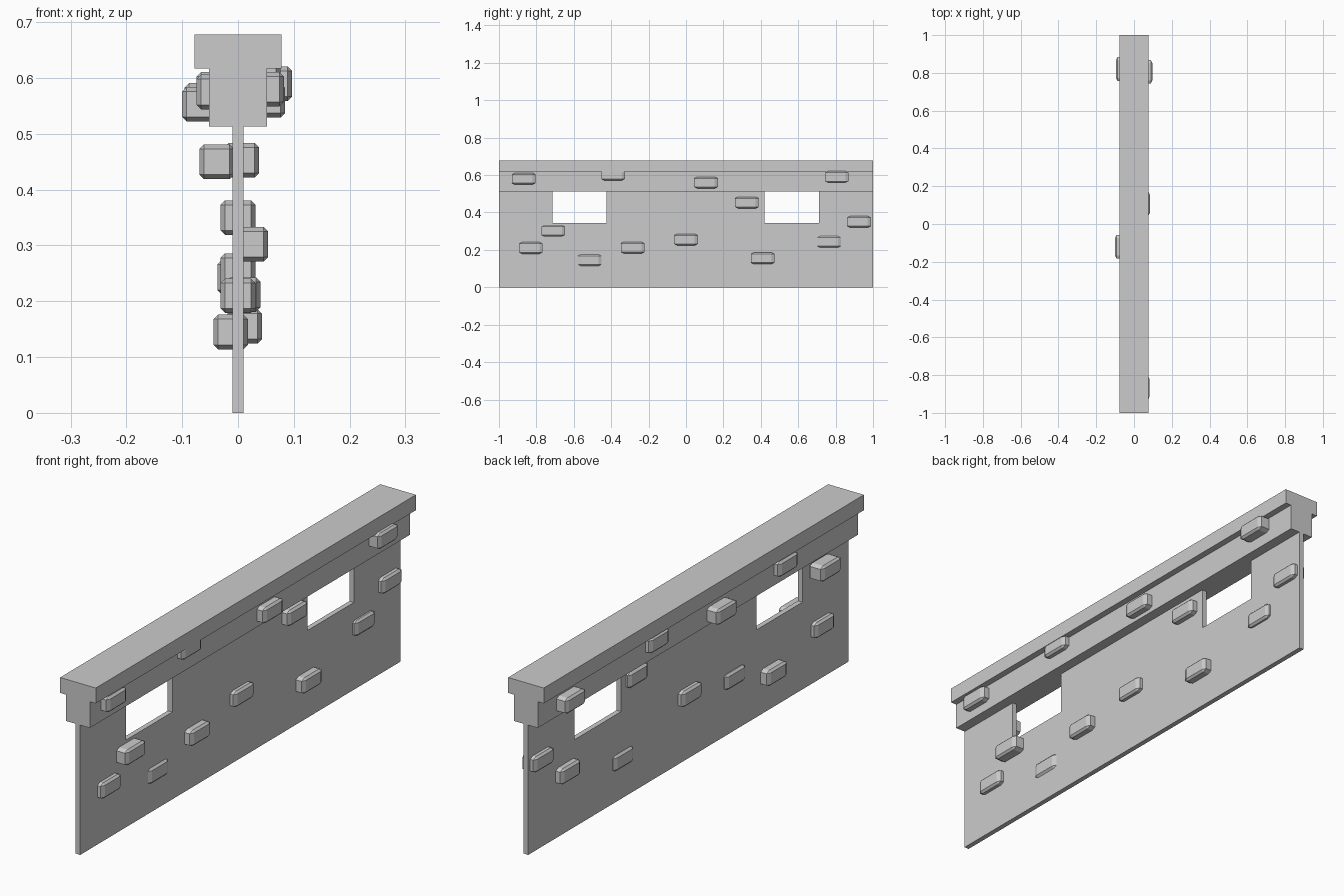
import bpy
import bmesh
from mathutils import Matrix, Vector

if "Cube" in bpy.data.objects:
    bpy.data.objects.remove(bpy.data.objects["Cube"])


def add_object(name, bm):
    bmesh.ops.recalc_face_normals(bm, faces=bm.faces)
    mesh = bpy.data.meshes.new(name)
    bm.to_mesh(mesh)
    bm.free()
    obj = bpy.data.objects.new(name, mesh)
    bpy.context.collection.objects.link(obj)
    return obj


def extrude_outline(name, points, direction):
    """Fill a closed outline and extrude it along a vector."""
    bm = bmesh.new()
    face = bm.faces.new([bm.verts.new(p) for p in points])
    result = bmesh.ops.extrude_face_region(bm, geom=[face], use_keep_orig=True)
    moved = [v for v in result["geom"] if isinstance(v, bmesh.types.BMVert)]
    bmesh.ops.translate(bm, verts=moved, vec=Vector(direction))
    return add_object(name, bm)


def stone(name, x, y, z):
    """Chamfered cube stretched into a protruding brick."""
    bm = bmesh.new()
    bmesh.ops.create_cube(bm, size=1)
    bmesh.ops.bevel(bm, geom=bm.edges[:], offset=0.13, segments=1,
                    affect='EDGES', profile=0.5)
    bmesh.ops.transform(bm, verts=bm.verts,
                        matrix=Matrix.Diagonal((0.062, 0.126, 0.062, 1)))
    obj = add_object(name, bm)
    obj.location = (x, y, z)


# Thin wall panel, notched at the top for the two openings
T = 0.01
H, SILL = 0.513, 0.345
outline = [(-1, 0), (1, 0), (1, H), (0.71, H), (0.71, SILL), (0.42, SILL),
           (0.42, H), (-0.425, H), (-0.425, SILL), (-0.713, SILL),
           (-0.713, H), (-1, H)]
extrude_outline("wall_panel", [(-T, y, z) for y, z in outline], (2 * T, 0, 0))

# Stepped coping: narrow beam with a wider cap
half = [(0.052, H), (0.052, 0.617), (0.078, 0.617), (0.078, 0.678)]
profile = half + [(-x, z) for x, z in reversed(half)]
extrude_outline("coping", [(x, -1, z) for x, z in profile], (0, 2, 0))

# Bricks set into the wall panel
wall_stones = [
    (0.0, -0.83, 0.21), (-0.013, -0.515, 0.145), (0.023, -0.71, 0.302),
    (0.009, -0.285, 0.212), (0.0, 0.0, 0.255), (0.012, 0.41, 0.155),
    (-0.006, 0.765, 0.243), (0.0, 0.925, 0.35), (0.007, 0.325, 0.453),
    (-0.038, -0.815, 0.45),
]
for i, p in enumerate(wall_stones):
    stone(f"wall_brick_{i + 1}", *p)

# Bricks set into both sides of the beam
beam_stones = [
    (0.051, -0.868, 0.58), (0.045, -0.39, 0.603), (0.053, 0.107, 0.56),
    (0.066, 0.806, 0.59), (-0.065, 0.82, 0.56), (-0.069, -0.12, 0.553),
    (-0.043, 0.265, 0.58), (-0.043, -0.54, 0.575),
]
for i, p in enumerate(beam_stones):
    stone(f"beam_brick_{i + 1}", *p)
